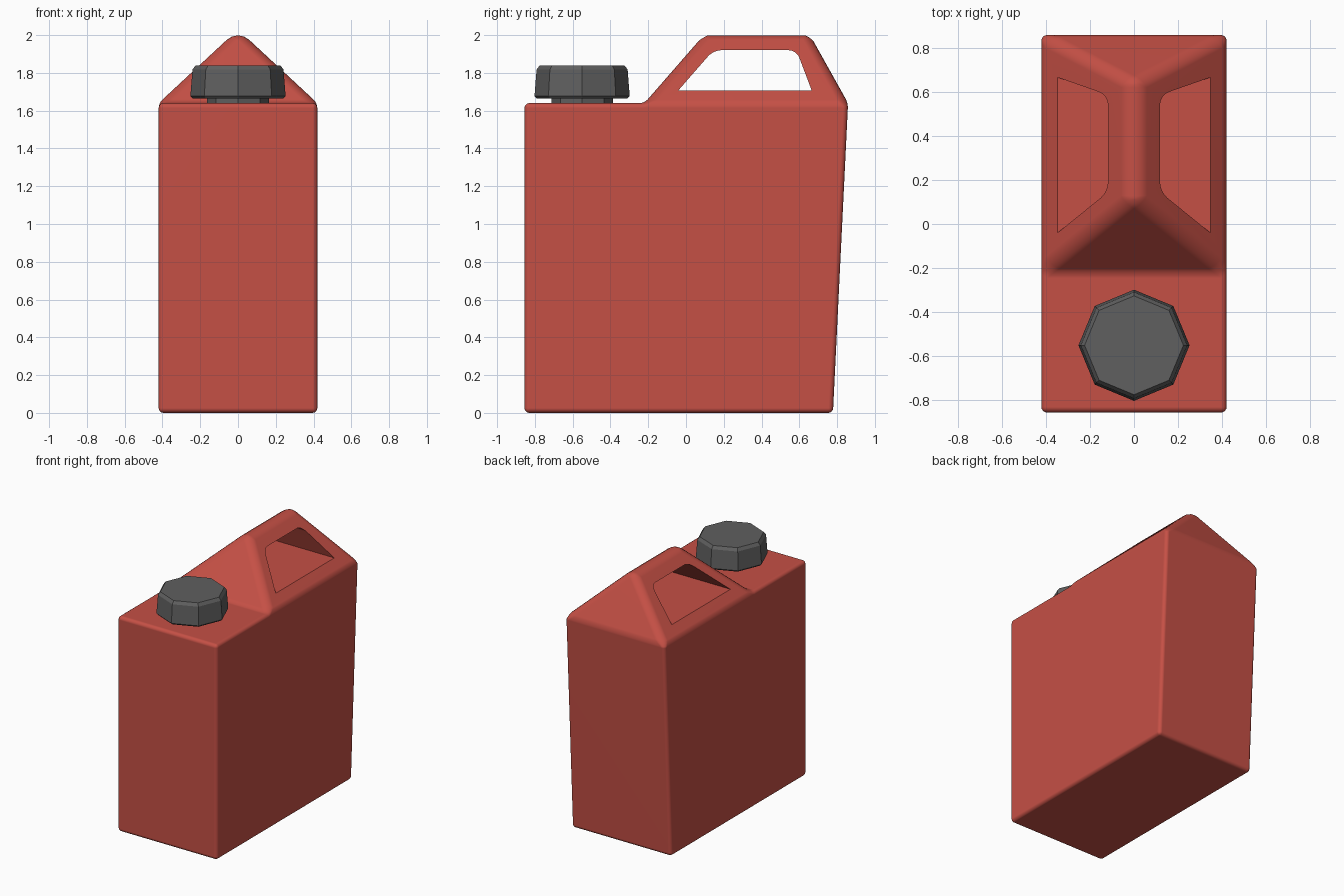
import bpy, bmesh, math

if "Cube" in bpy.data.objects:
    bpy.data.objects.remove(bpy.data.objects["Cube"])


def material(name, rgb):
    m = bpy.data.materials.new(name)
    m.diffuse_color = (*rgb, 1)
    m.use_nodes = True
    m.node_tree.nodes["Principled BSDF"].inputs["Base Color"].default_value = m.diffuse_color
    return m


red = material("red plastic", (0.56, 0.08, 0.06))
grey = material("dark grey plastic", (0.115, 0.115, 0.115))


def add_object(name, bm, mat=None):
    bmesh.ops.recalc_face_normals(bm, faces=bm.faces)
    me = bpy.data.meshes.new(name)
    bm.to_mesh(me)
    bm.free()
    ob = bpy.data.objects.new(name, me)
    bpy.context.collection.objects.link(ob)
    if mat:
        me.materials.append(mat)
    return ob


# Can body: box with a hipped roof that forms the handle
W, EAVE, RIDGE = 0.42, 1.64, 2.03
bm = bmesh.new()
v = {}
for s in (-1, 1):
    for key, y, z in (("bf", -0.855, 0), ("bb", 0.778, 0), ("tb", 0.858, EAVE),
                      ("tm", -0.22, EAVE), ("tf", -0.855, EAVE)):
        v[key, s] = bm.verts.new((s * W, y, z))
rf = bm.verts.new((0, 0.12, RIDGE))
rb = bm.verts.new((0, 0.64, RIDGE))
for s in (-1, 1):
    bm.faces.new([v[k, s] for k in ("bf", "bb", "tb", "tm", "tf")])
    bm.faces.new([v["tm", s], v["tb", s], rb, rf])
for a, b in (("bf", "bb"), ("bb", "tb"), ("tm", "tf"), ("tf", "bf")):
    bm.faces.new([v[a, -1], v[b, -1], v[b, 1], v[a, 1]])
bm.faces.new([v["tm", -1], v["tm", 1], rf])
bm.faces.new([v["tb", -1], v["tb", 1], rb])
weight = bm.edges.layers.float.new("bevel_weight_edge")
for e in bm.edges:
    high = sum(p.co.z > 1.9 for p in e.verts)
    e[weight] = (0.32, 0.6, 1.0)[high]
body = add_object("can_body", bm, red)
bev = body.modifiers.new("rounding", "BEVEL")
bev.limit_method = "WEIGHT"
bev.width = 0.08
bev.segments = 4

# Hand opening cut straight through the roof
bm = bmesh.new()
pts = [(-0.04, 1.708), (0.665, 1.708), (0.585, 1.92), (0.145, 1.92)]
face = bm.faces.new([bm.verts.new((-0.6, y, z)) for y, z in pts])
bmesh.ops.bevel(bm, geom=[p for p in bm.verts if p.co.z > 1.8], offset=0.04,
                segments=4, profile=0.5, affect="VERTICES")
ext = bmesh.ops.extrude_face_region(bm, geom=bm.faces[:])
bmesh.ops.translate(bm, vec=(1.2, 0, 0),
                    verts=[g for g in ext["geom"] if isinstance(g, bmesh.types.BMVert)])
cutter = add_object("hand_opening_cutter", bm, red)
cutter.hide_render = True
cut = body.modifiers.new("hand_opening", "BOOLEAN")
cut.operation = "DIFFERENCE"
cut.solver = "EXACT"
cut.object = cutter

bpy.context.view_layer.objects.active = body
body.select_set(True)
for name in ("rounding", "hand_opening"):
    bpy.ops.object.modifier_apply(modifier=name)
bpy.data.objects.remove(cutter)
bpy.ops.object.shade_smooth_by_angle(angle=math.radians(40))
wn = body.modifiers.new("even_shading", "WEIGHTED_NORMAL")
wn.keep_sharp = True


# Octagonal stacks of rings for neck and cap
def octagon_part(name, rings):
    bm = bmesh.new()
    loops = [[bm.verts.new((r * math.cos(i * math.pi / 4),
                            -0.55 + r * math.sin(i * math.pi / 4), z))
              for i in range(8)] for r, z in rings]
    for a, b in zip(loops, loops[1:]):
        for i in range(8):
            j = (i + 1) % 8
            bm.faces.new([a[i], a[j], b[j], b[i]])
    bm.faces.new(loops[0])
    bm.faces.new(loops[-1])
    return add_object(name, bm, grey)


octagon_part("neck", [(0.163, 1.62), (0.163, 1.69)])
octagon_part("cap", [(0.24, 1.665), (0.252, 1.677), (0.241, 1.818), (0.224, 1.84)])
